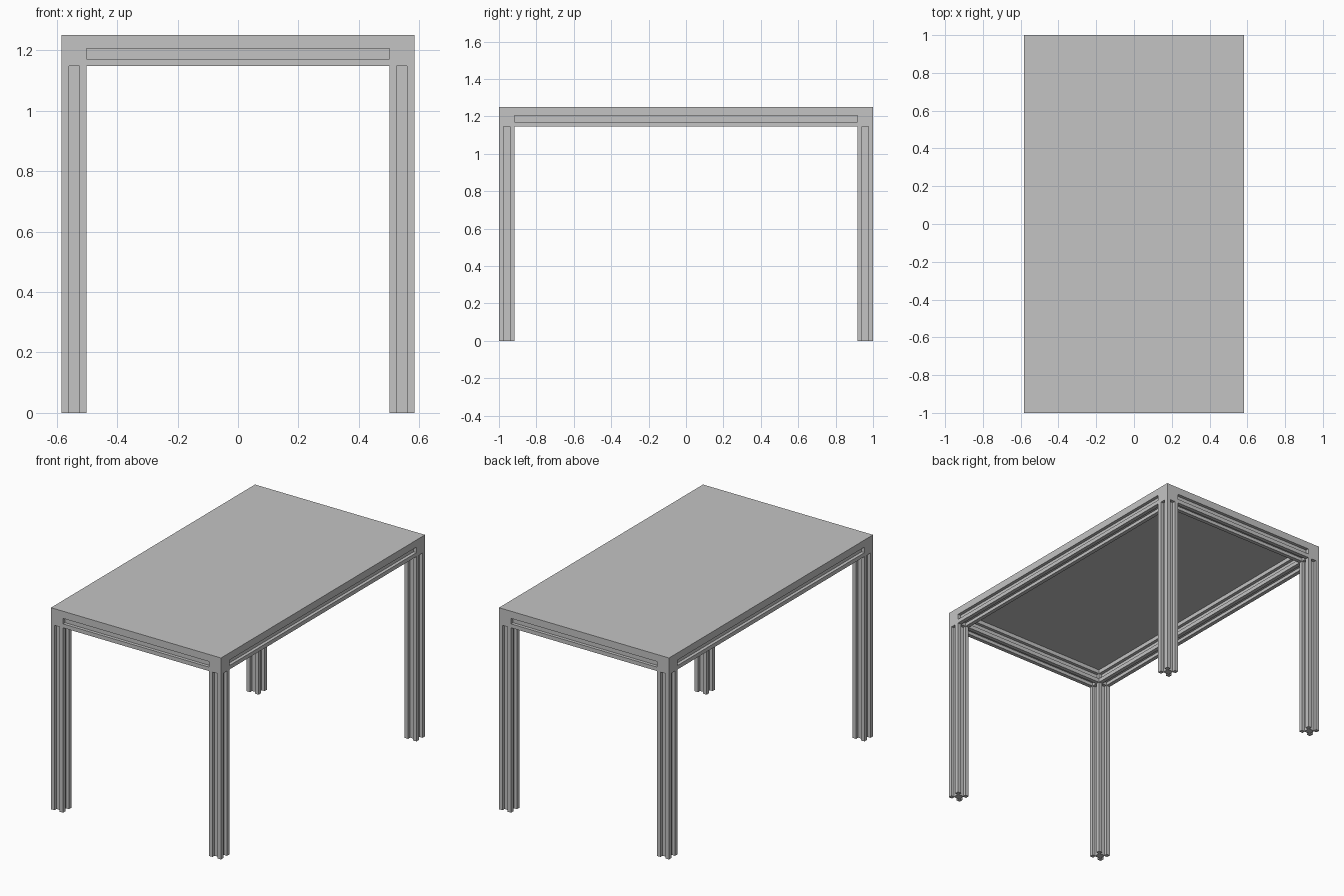
import bpy
import bmesh
from math import pi
from mathutils import Matrix, Vector

cube = bpy.data.objects.get("Cube")
if cube:
    bpy.data.objects.remove(cube, do_unlink=True)

WIDTH, LENGTH, HEIGHT = 1.167, 2.0, 1.25
BAR = 0.083            # side of the square slotted bar
SLOT, DEPTH = 0.034, 0.02
LEG_TOP = 1.147
RAIL_TOP = LEG_TOP + BAR
X = (WIDTH - BAR) / 2  # bar centre lines
Y = (LENGTH - BAR) / 2
RAIL_Z = LEG_TOP + BAR / 2

metal = bpy.data.materials.new("grey_metal")
metal.use_nodes = True
grey = (0.55, 0.55, 0.55, 1)
metal.diffuse_color = grey
metal.node_tree.nodes["Principled BSDF"].inputs["Base Color"].default_value = grey


def finish(name, bm):
    bmesh.ops.recalc_face_normals(bm, faces=bm.faces)
    mesh = bpy.data.meshes.new(name)
    bm.to_mesh(mesh)
    bm.free()
    mesh.materials.append(metal)
    obj = bpy.data.objects.new(name, mesh)
    bpy.context.collection.objects.link(obj)
    return obj


def box(name, size, center):
    bm = bmesh.new()
    bmesh.ops.create_cube(bm, size=1)
    bmesh.ops.scale(bm, vec=size, verts=bm.verts)
    obj = finish(name, bm)
    obj.location = center
    return obj


def slotted_bar(name, length, center, rotation=(0, 0, 0)):
    """Square bar with a groove along the middle of each side."""
    h, s = BAR / 2, SLOT / 2
    side = [(h, -h), (h, -s), (h - DEPTH, -s), (h - DEPTH, s), (h, s)]
    bm = bmesh.new()
    verts = []
    for quarter in range(4):
        turn = Matrix.Rotation(quarter * pi / 2, 3, 'Z')
        verts += [bm.verts.new(turn @ Vector((x, y, -length / 2))) for x, y in side]
    face = bm.faces.new(verts)
    result = bmesh.ops.extrude_face_region(bm, geom=[face], use_keep_orig=True)
    top = [v for v in result["geom"] if isinstance(v, bmesh.types.BMVert)]
    bmesh.ops.translate(bm, vec=(0, 0, length), verts=top)
    obj = finish(name, bm)
    obj.location = center
    obj.rotation_euler = rotation
    return obj


# Legs with solid corner blocks above them
for end, sy in (("front", -1), ("back", 1)):
    for hand, sx in (("right", -1), ("left", 1)):
        slotted_bar(f"{end}_{hand}_leg", LEG_TOP, (sx * X, sy * Y, LEG_TOP / 2))
        box(f"{end}_{hand}_corner_block", (BAR, BAR, BAR), (sx * X, sy * Y, RAIL_Z))

# Rails between the corner blocks
for name, sign in (("front", -1), ("back", 1)):
    slotted_bar(f"{name}_rail", WIDTH - 2 * BAR, (0, sign * Y, RAIL_Z), (0, pi / 2, 0))
for name, sign in (("right", -1), ("left", 1)):
    slotted_bar(f"{name}_rail", LENGTH - 2 * BAR, (sign * X, 0, RAIL_Z), (pi / 2, 0, 0))

# Flat table top
box("table_top", (WIDTH, LENGTH, HEIGHT - RAIL_TOP), (0, 0, (HEIGHT + RAIL_TOP) / 2))
